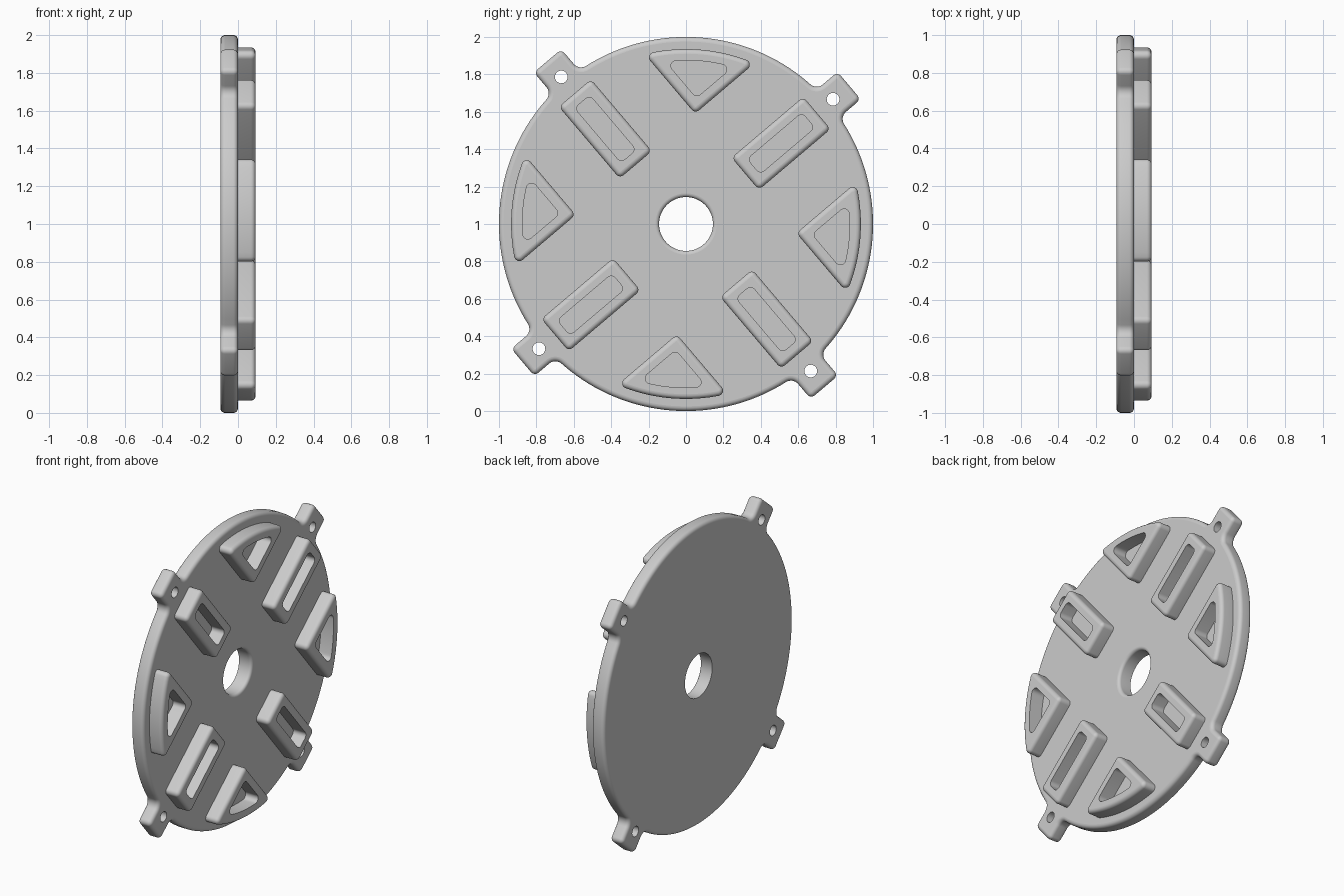
import bpy, bmesh
from math import pi, sin, cos, sqrt, atan2, radians

cube = bpy.data.objects.get("Cube")
if cube:
    bpy.data.objects.remove(cube)

THICK = 0.093      # thickness of the plate and of each pad
BEVEL = 0.025      # rounding of the outer edges
CORNER = 0.028     # plan radius of the corners, larger than the rounding
WALL = 0.06        # width of the pad rims
FIRST = radians(40.3)

grey = bpy.data.materials.new("light_grey")
grey.use_nodes = True
colour = (0.6, 0.6, 0.6, 1)
grey.diffuse_color = colour
grey.node_tree.nodes["Principled BSDF"].inputs["Base Color"].default_value = colour


def arc(cu, ct, radius, a0, a1, steps=6, side=1):
    """Arc as (u, t, normal u, normal t); side -1 for hollows."""
    angles = [a0 + (a1 - a0) * i / steps for i in range(steps + 1)]
    return [(cu + radius * cos(a), ct + radius * sin(a), side * cos(a), side * sin(a))
            for a in angles]


def hole(cu, ct, radius, steps):
    return arc(cu, ct, radius, 0, 2 * pi, steps, -1)[:-1]


def hollow(loop):
    """Turn an outline's normals inwards, for use as a hole."""
    return [(u, t, -n, -m) for u, t, n, m in loop]


def turned(loop, a):
    c, s = cos(a), sin(a)
    return [(u * c - t * s, u * s + t * c, n * c - m * s, n * s + m * c)
            for u, t, n, m in loop]


def profile(x0, x1, back, front, steps=6):
    """Wall section as (inset, x), rounded at the back and front."""
    angles = [pi / 2 * i / steps for i in range(steps + 1)]
    low = [(back * (1 - sin(a)), x0 + back * (1 - cos(a))) for a in angles] if back else [(0, x0)]
    high = [(front * (1 - cos(a)), x1 - front * (1 - sin(a))) for a in angles] if front else [(0, x1)]
    return low + high


def solid(name, walls):
    """Closed body from (outline, section) pairs, the rest being holes."""
    bm = bmesh.new()
    caps = ([], [])
    for loop, section in walls:
        rings = [[bm.verts.new((x, u - n * d, t - m * d)) for u, t, n, m in loop]
                 for d, x in section]
        count = len(loop)
        for low, high in zip(rings, rings[1:]):
            for i in range(count):
                j = (i + 1) % count
                bm.faces.new((low[i], low[j], high[j], high[i]))
        for cap, ring in zip(caps, (rings[0], rings[-1])):
            cap += [bm.edges.get((ring[i], ring[(i + 1) % count])) for i in range(count)]
    for cap, direction in zip(caps, (-1, 1)):
        bmesh.ops.triangle_fill(bm, edges=cap, use_beauty=True, normal=(direction, 0, 0))
    bmesh.ops.recalc_face_normals(bm, faces=bm.faces)
    for face in bm.faces:
        face.smooth = True
    # Sharp corners, and a clean border round the flat faces
    for edge in bm.edges:
        flat = {abs(f.normal.x) > 0.9999 for f in edge.link_faces}
        edge.smooth = edge.calc_face_angle(0) < radians(35) and len(flat) < 2
    mesh = bpy.data.meshes.new(name)
    bm.to_mesh(mesh)
    bm.free()
    mesh.materials.append(grey)
    return mesh


def place(name, mesh, angle=0):
    obj = bpy.data.objects.new(name, mesh)
    obj.location.z = 1
    obj.rotation_euler.x = angle
    bpy.context.collection.objects.link(obj)


# Round plate with four fixing tabs blended into its rim
half, fillet, tip = 0.096, 0.05, 1.144
fu, ft = sqrt((1 + fillet) ** 2 - (half + fillet) ** 2), half + fillet
phi = atan2(ft, fu)
quarter = (arc(fu, -ft, fillet, pi - phi, pi / 2, 8, -1)
           + arc(tip - CORNER, CORNER - half, CORNER, -pi / 2, 0)
           + arc(tip - CORNER, half - CORNER, CORNER, 0, pi / 2)
           + arc(fu, ft, fillet, -pi / 2, phi - pi, 8, -1)
           + arc(0, 0, 1, phi, pi / 2 - phi, 36)[1:-1])
quarters = [FIRST + k * pi / 2 for k in range(4)]
rim = [p for a in quarters for p in turned(quarter, a)]
walls = [(rim, profile(-THICK, 0, BEVEL, BEVEL)),
         (hole(0, 0, 0.144, 64), profile(-THICK, 0, 0, 0.02))]
walls += [(turned(hole(1.031, 0, 0.034, 24), a), profile(-THICK, 0, 0, 0)) for a in quarters]
place("round_plate", solid("round_plate", walls))


# Outlines of the pads, shrunk by an inset for their pockets
def bar(inset):
    u0, u1, t = 0.415 + inset + CORNER, 0.918 - inset - CORNER, 0.113 - inset - CORNER
    corners = [(u1, t), (u0, t), (u0, -t), (u1, -t)]
    return [p for i, (u, v) in enumerate(corners)
            for p in arc(u, v, CORNER, i * pi / 2, (i + 1) * pi / 2)]


def wedge(inset):
    outer = 0.935 - inset
    apex = 0.592 + (inset + CORNER) * sqrt(2)
    reach = outer - CORNER
    s = (-apex + sqrt(2 * reach ** 2 - apex ** 2)) / 2
    a = atan2(s, apex + s)
    return (arc(apex, 0, CORNER, pi * 0.75, pi * 1.25)
            + arc(apex + s, -s, CORNER, -pi * 0.75, -a)
            + arc(0, 0, outer, -a, a, 20)[1:-1]
            + arc(apex + s, s, CORNER, a, pi * 0.75))


# Hollow raised pads: bars in line with the tabs, wedges between them
for name, outline, shift in (("bar_pad", bar, 0), ("wedge_pad", wedge, pi / 4)):
    pad = solid(name, [(outline(0), profile(-0.004, THICK, 0, BEVEL)),
                       (hollow(outline(WALL)), profile(-0.004, THICK, 0, 0))])
    for k, a in enumerate(quarters):
        place(f"{name}_{k + 1}", pad, a + shift)
